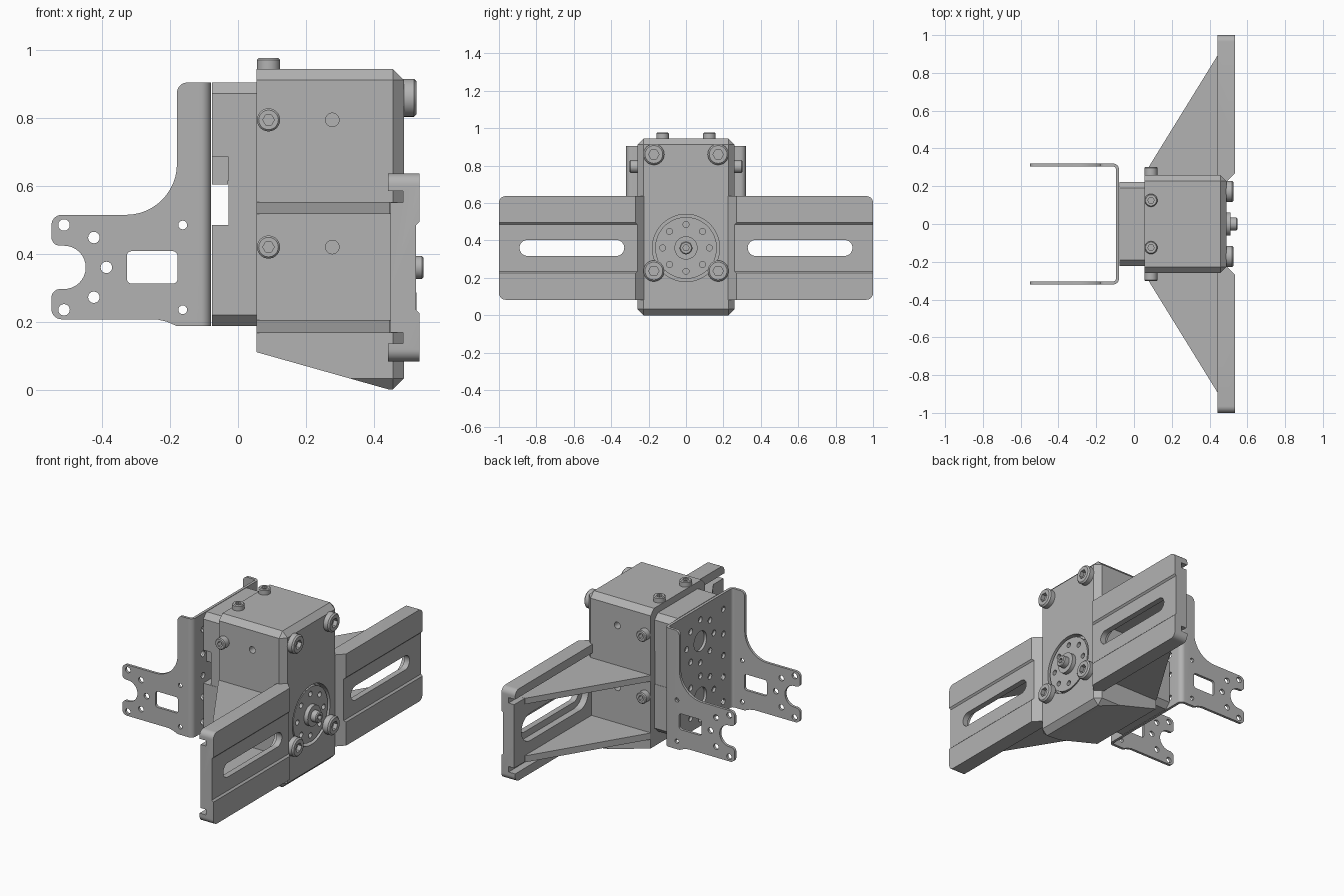
import bpy, bmesh
from math import sin, cos, pi, radians
from mathutils import Vector

cube = bpy.data.objects.get("Cube")
if cube:
    bpy.data.objects.remove(cube, do_unlink=True)

grey = bpy.data.materials.new("plain grey")
grey.use_nodes = True
grey.diffuse_color = (0.45, 0.45, 0.45, 1)
grey.node_tree.nodes["Principled BSDF"].inputs["Base Color"].default_value = grey.diffuse_color

PLACE = {"x": lambda a, b, d: (d, a, b), "y": lambda a, b, d: (a, d, b), "z": lambda a, b, d: (a, b, d)}


def arc(cx, cy, r, start, end, n=8):
    angles = [radians(start + (end - start) * i / n) for i in range(n + 1)]
    return [(cx + r * cos(t), cy + r * sin(t)) for t in angles]


def circle(cx, cy, r, n=24):
    return arc(cx, cy, r, 0, 360, n)[:-1]


def rounded(x0, x1, y0, y1, r):
    """Rounded rectangle; r of half the height gives a slot."""
    return (arc(x1 - r, y1 - r, r, 0, 90) + arc(x0 + r, y1 - r, r, 90, 180)
            + arc(x0 + r, y0 + r, r, 180, 270) + arc(x1 - r, y0 + r, r, 270, 360))


def rect(x0, x1, y0, y1):
    return [(x0, y0), (x1, y0), (x1, y1), (x0, y1)]


def prisms(name, items):
    """One object from (outline, axis, from, to) extrusions."""
    bm = bmesh.new()
    for pts, axis, lo, hi in items:
        rings = [[bm.verts.new(PLACE[axis](a, b, d)) for a, b in pts] for d in (lo, hi)]
        bm.faces.new(rings[0])
        bm.faces.new(rings[1][::-1])
        for i in range(len(pts)):
            j = (i + 1) % len(pts)
            bm.faces.new((rings[0][i], rings[1][i], rings[1][j], rings[0][j]))
    bmesh.ops.recalc_face_normals(bm, faces=bm.faces)
    mesh = bpy.data.meshes.new(name)
    bm.to_mesh(mesh)
    bm.free()
    mesh.materials.append(grey)
    ob = bpy.data.objects.new(name, mesh)
    bpy.context.collection.objects.link(ob)
    return ob


def activate(ob):
    bpy.ops.object.select_all(action="DESELECT")
    ob.select_set(True)
    bpy.context.view_layer.objects.active = ob


def combine(ob, items, operation="DIFFERENCE"):
    cutter = prisms("cutter", items)
    mod = ob.modifiers.new("cut", "BOOLEAN")
    mod.operation, mod.object, mod.solver = operation, cutter, "EXACT"
    activate(ob)
    bpy.ops.object.modifier_apply(modifier=mod.name)
    bpy.data.objects.remove(cutter, do_unlink=True)


def chamfer(ob, width, rule):
    """Bevel the edges whose midpoint passes the rule."""
    bm = bmesh.new()
    bm.from_mesh(ob.data)
    edges = [e for e in bm.edges if rule((e.verts[0].co + e.verts[1].co) / 2)]
    bmesh.ops.bevel(bm, geom=edges, offset=width, segments=1, affect="EDGES")
    bm.to_mesh(ob.data)
    bm.free()


def slice_off(ob, point, normal):
    bm = bmesh.new()
    bm.from_mesh(ob.data)
    geom = bm.verts[:] + bm.edges[:] + bm.faces[:]
    cut = bmesh.ops.bisect_plane(bm, geom=geom, plane_co=point, plane_no=normal, clear_outer=True)
    bmesh.ops.contextual_create(bm, geom=[g for g in cut["geom_cut"] if isinstance(g, bmesh.types.BMEdge)])
    bmesh.ops.recalc_face_normals(bm, faces=bm.faces)
    bm.to_mesh(ob.data)
    bm.free()


def smooth(ob):
    activate(ob)
    bpy.ops.object.shade_smooth_by_angle(angle=radians(30))


def bolt(name, a, b, axis, base, top, r):
    """Socket head bolt with a hexagonal recess."""
    ob = prisms(name, [(circle(a, b, r, 32), axis, base, top)])
    index = "xyz".index(axis)
    chamfer(ob, r * 0.15, lambda m: abs(m[index] - top) < 0.001)
    depth = top + (base - top) * 0.6
    combine(ob, [(circle(a, b, r * 0.5, 6), axis, depth, 2 * top - base)])
    smooth(ob)


# Housing: chamfered box with a sloping underside
housing = prisms("housing", [(rect(0.055, 0.49, -0.26, 0.26), "z", 0, 0.945)])
chamfer(housing, 0.033, lambda m: m.x > 0.06)
slice_off(housing, Vector((0.055, 0, 0.11)), Vector((-0.11, 0, -0.39)))
holes = [(circle(0.278, z, 0.02), "y", s * 0.2, s * 0.3) for z in (0.42, 0.795) for s in (-1, 1)]
combine(housing, holes + [(circle(0, 0.36, 0.18, 48), "x", 0.45, 0.6)])
smooth(housing)

# Output disc in the housing's round pocket
disc = prisms("output_disc", [(circle(0, 0.36, 0.165, 48), "x", 0.44, 0.485)])
combine(disc, [(circle(0.125 * cos(i * pi / 4), 0.36 + 0.125 * sin(i * pi / 4), 0.016, 16), "x", 0.46, 0.6)
               for i in range(8)])
smooth(disc)
smooth(prisms("output_hub", [(circle(0, 0.36, 0.062, 32), "x", 0.48, 0.51)]))
bolt("hub_bolt", 0, 0.36, "x", 0.505, 0.547, 0.034)

for s in (-1, 1):
    side = "left" if s > 0 else "right"
    # Bolts
    for z in (0.237, 0.86):
        bolt(f"face_bolt_{side}", s * 0.172, z, "x", 0.485, 0.527, 0.056)
    bolt(f"top_bolt_{side}", 0.09, s * 0.125, "z", 0.94, 0.977, 0.034)
    for z in (0.42, 0.795):
        bolt(f"side_bolt_{side}", 0.09, z, "y", s * 0.25, s * 0.302, 0.034)

    # Wing plate: grooved profile, shaped ends, slot with a recess behind
    half = [(0.525, 0.125), (0.535, 0.135), (0.535, 0.277), (0.443, 0.277), (0.443, 0.225),
            (0.487, 0.225), (0.487, 0.192), (0.45, 0.192)]
    profile = [(x, 0.36 + d) for x, d in half] + [(x, 0.36 - d) for x, d in half[::-1]]
    wing = prisms(f"wing_{side}", [(profile, "y", s * 0.2, s)])
    slice_off(wing, Vector((0.535, s * 0.27, 0)), Vector((1, -s, 0)))
    outline = [(0.1, 0.083), *arc(0.965, 0.118, 0.035, -90, 0), *arc(0.965, 0.602, 0.035, 0, 90), (0.1, 0.637)]
    combine(wing, [([(s * y, z) for y, z in outline], "x", 0.3, 0.7)], "INTERSECT")
    slot = [(s * y, z) for y, z in rounded(0.33, 0.89, 0.317, 0.403, 0.043)]
    recess = [(s * y, z) for y, z in rounded(0.29, 0.93, 0.277, 0.443, 0.083)]
    combine(wing, [(slot, "x", 0.4, 0.6)])
    combine(wing, [(recess, "x", 0.4, 0.49)])
    smooth(wing)

    # Triangular ribs between housing and wing
    gusset = [(0.055, s * 0.25), (0.055, s * 0.265), (0.447, s * 0.9), (0.47, s * 0.9), (0.47, s * 0.25)]
    prisms(f"ribs_{side}", [(gusset, "z", 0.166, 0.205), (gusset, "z", 0.517, 0.553)])

# Motor body behind the housing: a core with two chamfered blocks
prisms("motor_core", [(rect(-0.028, 0.06, -0.22, 0.22), "z", 0.4, 0.75)])
for name, z0, z1 in (("motor_block_lower", 0.187, 0.485), ("motor_block_upper", 0.685, 0.905)):
    block = prisms(name, [(rect(-0.077, 0.06, -0.222, 0.222), "z", z0, z1)])
    outer = z0 if z0 < 0.4 else z1
    chamfer(block, 0.032, lambda m: abs(m.z - outer) < 0.001 and abs(m.y) > 0.2
            or abs(m.z - outer) < 0.001 and abs(m.x) < 0.01)
prisms("motor_lip", [([(-0.077, 0.605), (-0.03, 0.605), (-0.02, 0.69), (-0.077, 0.69)], "y", -0.19, 0.19)])

# Bracket: bent U sheet trimmed to the flange outline, then drilled
outer_bend = [(-0.56, -0.32), *arc(-0.11, -0.29, 0.03, -90, 0), *arc(-0.11, 0.29, 0.03, 0, 90), (-0.56, 0.32)]
inner_bend = [(-0.56, 0.304), *arc(-0.11, 0.29, 0.014, 90, 0), *arc(-0.11, -0.29, 0.014, 0, -90), (-0.56, -0.304)]
bracket = prisms("bracket", [(outer_bend + inner_bend, "z", 0.1, 1)])
flange = [(-0.07, 0.187), (-0.18, 0.187), (-0.21, 0.2), (-0.24, 0.207),
          *arc(-0.52, 0.237, 0.03, 270, 180), *arc(-0.525, 0.271, 0.025, 180, 90),
          *arc(-0.513, 0.36, 0.064, -90, 90, 16),
          *arc(-0.525, 0.449, 0.025, 270, 180), *arc(-0.52, 0.485, 0.03, 180, 90),
          *arc(-0.33, 0.665, 0.15, -90, 0, 12), *arc(-0.15, 0.875, 0.03, 180, 90), (-0.07, 0.905)]
combine(bracket, [(flange, "y", -0.5, 0.5)], "INTERSECT")
drill = [(-0.513, 0.125, 0.017), (-0.425, 0.088, 0.017), (-0.163, 0.125, 0.013)]
cuts = [(circle(x, 0.36 + k * d, r, 16), "y", -0.5, 0.5) for x, d, r in drill for k in (-1, 1)]
cuts.append((circle(-0.388, 0.36, 0.017, 16), "y", -0.5, 0.5))
cuts.append((rounded(-0.328, -0.178, 0.312, 0.408, 0.015), "y", -0.5, 0.5))
combine(bracket, cuts)
web = []
for z in (0.36, 0.7):
    web.append((circle(0, z, 0.06), "x", -0.2, 0))
    web += [(circle(0.13 * cos(i * pi / 4), z + 0.13 * sin(i * pi / 4), 0.018, 12), "x", -0.2, 0) for i in range(8)]
web += [(circle(y, z, 0.018, 12), "x", -0.2, 0) for y in (-0.22, 0.22) for z in (0.25, 0.4, 0.53, 0.66, 0.81)]
combine(bracket, web)
smooth(bracket)
